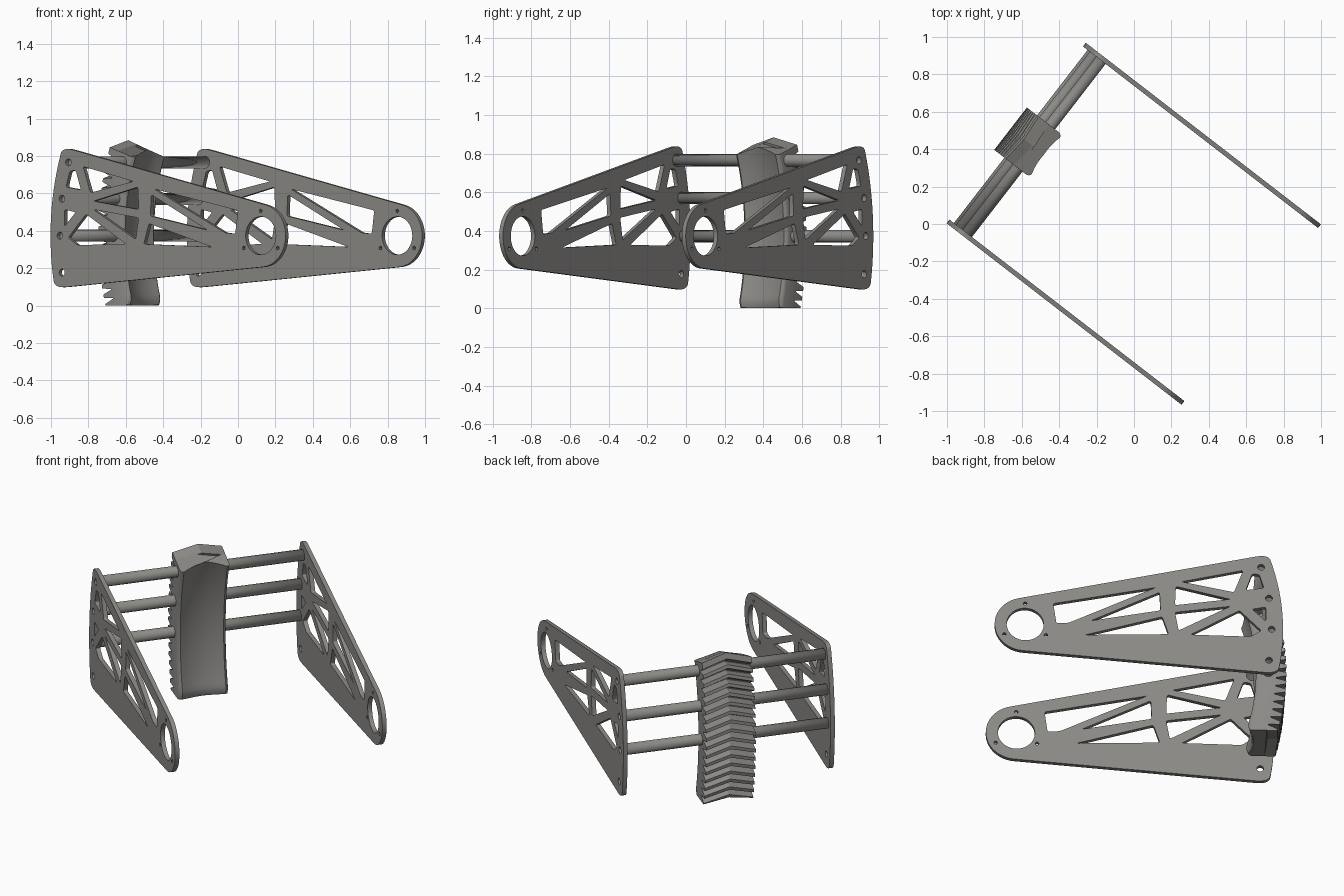
import bpy, bmesh
from math import sin, cos, radians, pi, atan2
from mathutils import Matrix, Vector

if "Cube" in bpy.data.objects:
    bpy.data.objects.remove(bpy.data.objects["Cube"])

# Pivot-centred frame: X along the arm, Y across (rods), Z up; then turned in plan
FRAME = Matrix.Rotation(-atan2(.61, .79), 4, 'Z') @ Matrix.Translation((.624, 0, .374))
METAL = bpy.data.materials.new("dark_metal")
METAL.diffuse_color = (.26, .255, .24, 1)
METAL.use_nodes = True
METAL.node_tree.nodes["Principled BSDF"].inputs["Base Color"].default_value = METAL.diffuse_color


def polar(r, deg):
    return (-r * cos(radians(deg)), r * sin(radians(deg)))


def circle(cx, cy, r, n=24):
    return [(cx + r * cos(2 * pi * i / n), cy + r * sin(2 * pi * i / n)) for i in range(n)]


def rounded(points, radii, steps=5):
    out = []
    for i, (p, r) in enumerate(zip(points, radii)):
        p, a, b = Vector(p), Vector(points[i - 1]), Vector(points[(i + 1) % len(points)])
        if r == 0:
            out.append(tuple(p))
            continue
        s = p + (a - p).normalized() * min(r, .45 * (a - p).length)
        e = p + (b - p).normalized() * min(r, .45 * (b - p).length)
        for k in range(steps + 1):
            t = k / steps
            out.append(tuple(s * (1 - t) ** 2 + p * 2 * t * (1 - t) + e * t * t))
    return out


def finish(obj, angle=30):
    obj.data.materials.append(METAL)
    bpy.ops.object.select_all(action='DESELECT')
    obj.select_set(True)
    bpy.context.view_layer.objects.active = obj
    if obj.type == 'CURVE':
        bpy.ops.object.convert(target='MESH')
    bpy.ops.object.shade_smooth_by_angle(angle=radians(angle))


def mesh_object(name, bm):
    bmesh.ops.recalc_face_normals(bm, faces=bm.faces)
    me = bpy.data.meshes.new(name)
    bm.to_mesh(me)
    bm.free()
    ob = bpy.data.objects.new(name, me)
    bpy.context.collection.objects.link(ob)
    ob.matrix_world = FRAME
    return ob


# Side plate outline: pivot eye, tangent edges, arc at the wide end
eye = [(.168 * cos(radians(a)), .168 * sin(radians(a))) for a in
       [-85.3 + 162.5 * i / 24 for i in range(25)]]
arc = [polar(1.42, 16 - 23.5 * i / 12) for i in range(13)]
pts = eye + [(-1.34, .475)] + arc + [(-1.393, -.281)]
rad = [0] * 25 + [.075] + [0] * 13 + [.075]
loops = [rounded(pts, rad, 8), circle(0, 0, .102, 40)]

# Screw holes at the eye and rod holes along the arc
loops += [circle(.132 * cos(radians(a)), .132 * sin(radians(a)), .01, 12) for a in (90, 210, 330)]
HOLES = [polar(1.357, a) for a in (16.8, 8.35, 0, -8.35)]
loops += [circle(x, y, .019, 16) for x, y in HOLES]

# Truss windows
windows = [
    [(-.155, .135), (-.172, .01), (-.24, .015), (-.72, .25)],
    [(-.36, .03), (-.74, .22), (-.745, .105)],
    [(-.33, -.06), (-.755, .065), (-.79, -.045)],
    [(-.83, .26), (-.825, .14), (-1.13, .185)],
    [(-.86, .29), (-1.20, .37), (-1.15, .23)],
    [(-.825, .095), (-.845, -.02), (-1.13, .14)],
    [(-.91, -.045), (-1.24, -.05), (-1.30, -.01), (-1.18, .115)],
    [(-1.325, .05), (-1.325, .14), (-1.25, .125)],
    [(-1.315, .26), (-1.29, .345), (-1.25, .35), (-1.215, .245)],
]
loops += [rounded(w, [.012] * len(w)) for w in windows]

# Two side plates
for name, y in (("front_side_plate", -.597), ("back_side_plate", .597)):
    cu = bpy.data.curves.new(name, 'CURVE')
    cu.dimensions = '2D'
    cu.fill_mode = 'BOTH'
    cu.extrude = .0125
    for loop in loops:
        sp = cu.splines.new('POLY')
        sp.points.add(len(loop) - 1)
        for q, (px, py) in zip(sp.points, loop):
            q.co = (px, py, 0, 1)
        sp.use_cyclic_u = True
    ob = bpy.data.objects.new(name, cu)
    bpy.context.collection.objects.link(ob)
    ob.matrix_world = FRAME @ Matrix.Translation((0, y, 0)) @ Matrix.Rotation(pi / 2, 4, 'X')
    finish(ob)

# Three hollow cross rods
for i, (x, z) in enumerate(HOLES[:3]):
    bm = bmesh.new()
    bmesh.ops.create_cone(bm, cap_ends=False, segments=32, radius1=.032, radius2=.032, depth=1.17,
                          matrix=Matrix.Translation((x, 0, z)) @ Matrix.Rotation(pi / 2, 4, 'X'))
    rod = mesh_object(f"cross_rod_{i + 1}", bm)
    finish(rod)
    rod.modifiers.new("wall", 'SOLIDIFY').thickness = .013

# Gear segment body: concave inner face swept about the pivot, arched top, flat foot
FOOT = -.373
W = .143
TILT = 1.6


def shift(v):
    return -TILT * abs(v) / W


profile = [(1.40, 0), (1.40, -W), (1.312, -W), (1.298, -W + .005), (1.29, -W + .018)]
profile += [(1.315 - .025 * (v / .125) ** 2, v) for v in [-.095 + .19 * k / 8 for k in range(9)]]
profile += [(1.29, W - .018), (1.298, W - .005), (1.312, W), (1.40, W)]
bm = bmesh.new()
rings = []
for i in range(33):
    t = i / 32
    ring = []
    for r, v in profile:
        x, z = polar(r, -16.6 + (37.1 + shift(v)) * t)
        # rounded heel where the inner face meets the foot
        x -= .02 * max(0, 1 - t * 16) ** 2 if r < 1.35 else 0
        ring.append(bm.verts.new((x, v, max(z, FOOT))))
    rings.append(ring)
n = len(profile)
for a, b in zip(rings, rings[1:]):
    for k in range(n):
        bm.faces.new((a[k], a[(k + 1) % n], b[(k + 1) % n], b[k]))
bm.faces.new(rings[0])
bm.faces.new(rings[-1])
finish(mesh_object("gear_segment_body", bm), 40)

# Herringbone teeth on the outer face
bm = bmesh.new()
section = [(1.385, -1.0), (1.40, -.95), (1.458, -.38), (1.458, .38), (1.40, .95), (1.385, 1.0)]
for i in range(17):
    mid = 19.5 - 2.05 * i
    cols = []
    for v in (-W, 0, W):
        col = []
        for r, d in section:
            # the top tooth runs flush with the end face
            d = 1.0 if i == 0 and d > 0 else d
            x, z = polar(r, mid + shift(v) + d)
            col.append(bm.verts.new((x, v, max(z, FOOT))))
        cols.append(col)
    m = len(section)
    for a, b in zip(cols, cols[1:]):
        for k in range(m):
            bm.faces.new((a[k], a[(k + 1) % m], b[(k + 1) % m], b[k]))
    bm.faces.new(cols[0])
    bm.faces.new(cols[2])
finish(mesh_object("gear_segment_teeth", bm), 15)
